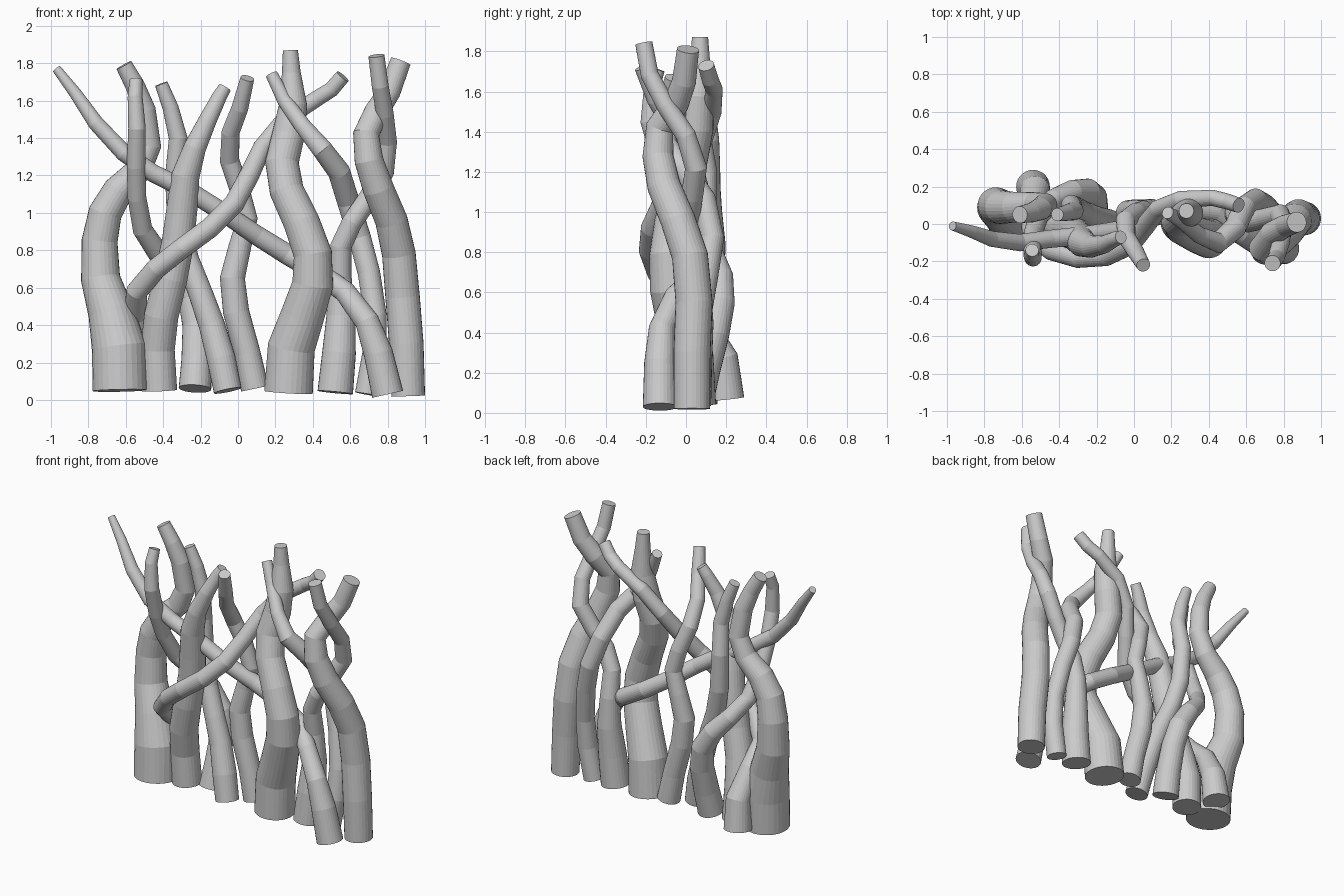
import bpy

def stem(name, pts):
    """Tapered faceted tube: each point is (x, y, z, radius)."""
    cu = bpy.data.curves.new(name, 'CURVE')
    cu.dimensions = '3D'
    cu.bevel_depth = 1.0
    cu.bevel_resolution = 12
    cu.use_fill_caps = True
    sp = cu.splines.new('POLY')
    sp.points.add(len(pts) - 1)
    sp.use_smooth = False
    for p, (x, y, z, r) in zip(sp.points, pts):
        p.co = (x, y, z, 1)
        p.radius = r
    ob = bpy.data.objects.new(name, cu)
    bpy.context.collection.objects.link(ob)
    bpy.ops.object.select_all(action='DESELECT')
    ob.select_set(True)
    bpy.context.view_layer.objects.active = ob
    bpy.ops.object.convert(target='MESH')

# thick left trunk
stem("left_trunk", [
    (-.63, .01, .05, .147), (-.635, .02, .28, .147), (-.68, .05, .47, .122), (-.735, .09, .65, .105),
    (-.74, .1, .85, .096), (-.71, .09, 1.0, .09), (-.64, .09, 1.12, .082), (-.53, .1, 1.23, .07),
    (-.475, .1, 1.36, .065), (-.5, .08, 1.55, .06), (-.55, .06, 1.68, .052), (-.61, .05, 1.79, .045)])

# rising stem that winds from back left to the upper right
stem("rising_vine", [
    (-.54, .2, .07, .09), (-.53, .18, .27, .08), (-.55, .08, .45, .064), (-.54, -.06, .58, .058),
    (-.44, -.14, .7, .055), (-.3, -.18, .81, .055), (-.15, -.17, .92, .055), (-.02, -.11, 1.05, .055),
    (.06, -.01, 1.2, .053), (.13, .08, 1.35, .05), (.25, .13, 1.5, .047), (.42, .14, 1.61, .043),
    (.5, .12, 1.66, .042), (.56, .1, 1.73, .04)])

# falling stem from the upper left to the lower right
stem("crossing_vine", [
    (.8, -.13, .03, .085), (.75, -.13, .25, .078), (.69, -.12, .42, .065), (.57, -.05, .58, .058),
    (.43, .06, .68, .056), (.26, .08, .78, .055), (.1, .04, .88, .053), (-.06, -.03, .99, .05),
    (-.25, -.06, 1.11, .05), (-.45, -.08, 1.21, .048), (-.61, -.1, 1.32, .046), (-.76, -.08, 1.48, .042),
    (-.87, -.04, 1.64, .033), (-.97, -.01, 1.77, .024)])

stem("front_left_trunk", [
    (-.42, .04, .05, .095), (-.43, .03, .27, .092), (-.41, -.01, .45, .092), (-.36, -.04, .65, .09),
    (-.32, -.05, .85, .087), (-.3, -.07, 1.02, .083), (-.28, -.1, 1.2, .075), (-.23, -.12, 1.35, .06),
    (-.16, -.11, 1.5, .048), (-.1, -.08, 1.62, .04), (-.07, -.07, 1.67, .035)])

# leaning stem behind the front left trunk
stem("leaning_stem", [
    (-.055, -.04, .05, .075), (-.09, -.02, .22, .077), (-.14, .01, .4, .07), (-.2, .03, .57, .065),
    (-.27, .06, .75, .062), (-.32, .09, .95, .06), (-.335, .1, 1.2, .055), (-.32, .07, 1.4, .05),
    (-.36, .06, 1.56, .043), (-.41, .05, 1.69, .035)])

# stem that arches over the back toward the left
stem("back_arching_stem", [
    (-.23, .05, .06, .087), (-.22, .09, .22, .082), (-.22, .14, .4, .077), (-.25, .17, .55, .073),
    (-.33, .17, .68, .065), (-.43, .13, .79, .057), (-.51, .04, .91, .053), (-.54, -.05, 1.08, .05),
    (-.545, -.12, 1.25, .05), (-.54, -.18, 1.45, .047), (-.55, -.17, 1.62, .04), (-.545, -.14, 1.71, .035)])

stem("middle_stem", [
    (.09, .06, .06, .075), (.05, .06, .25, .07), (-.01, .06, .47, .07), (-.03, .06, .65, .067),
    (.01, .07, .82, .06), (.05, .07, .97, .055), (.01, .06, 1.12, .053), (-.045, .02, 1.28, .052),
    (-.04, -.07, 1.43, .048), (.01, -.15, 1.56, .045), (.05, -.22, 1.72, .037)])

# thick middle trunk
stem("middle_trunk", [
    (.27, .02, .04, .13), (.285, .01, .28, .127), (.345, -.03, .45, .117), (.4, -.07, .62, .11),
    (.4, -.08, .78, .103), (.34, -.06, .95, .097), (.26, -.02, 1.12, .092), (.235, .02, 1.27, .09),
    (.27, .05, 1.42, .087), (.295, .06, 1.58, .075), (.285, .07, 1.75, .05), (.28, .07, 1.87, .04)])

stem("right_back_stem", [
    (.52, .03, .04, .095), (.54, .04, .25, .09), (.55, .06, .45, .077), (.545, .06, .65, .063),
    (.55, .03, .82, .057), (.61, .01, .95, .055), (.7, .03, 1.08, .055), (.78, .05, 1.22, .055),
    (.8, 0, 1.38, .05), (.785, -.1, 1.53, .047), (.76, -.18, 1.68, .045), (.74, -.21, 1.84, .043)])

stem("right_thin_stem", [
    (.69, .03, .03, .065), (.73, .04, .25, .065), (.735, .06, .45, .06), (.7, .1, .68, .06),
    (.65, .13, .87, .06), (.59, .09, 1.06, .06), (.54, -.02, 1.22, .06), (.45, -.1, 1.34, .055),
    (.35, -.06, 1.46, .045), (.25, .02, 1.6, .04), (.18, .06, 1.74, .033)])

stem("right_trunk", [
    (.91, .03, .02, .09), (.9, .03, .3, .092), (.88, .04, .55, .092), (.86, .02, .78, .09),
    (.82, -.04, .96, .087), (.75, -.11, 1.13, .083), (.7, -.14, 1.28, .077), (.685, -.13, 1.42, .07),
    (.74, -.05, 1.54, .065), (.81, -.01, 1.65, .06), (.87, .01, 1.81, .055)])
